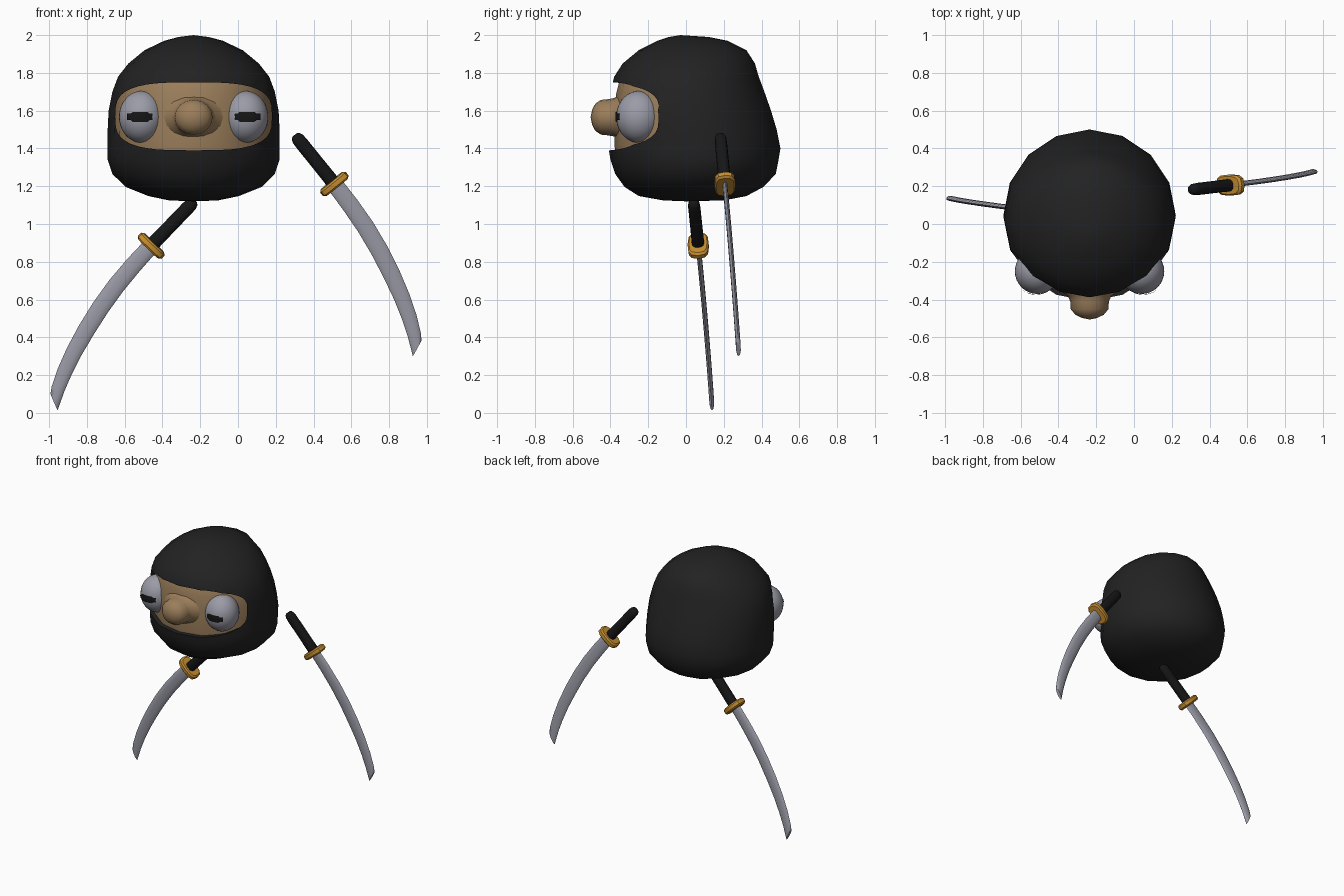
import bpy, bmesh, math
from mathutils import Vector

if "Cube" in bpy.data.objects:
    bpy.data.objects.remove(bpy.data.objects["Cube"])

CX = -0.235  # centre line of the head


def material(name, rgb):
    m = bpy.data.materials.new(name)
    m.diffuse_color = (*rgb, 1)
    m.use_nodes = True
    m.node_tree.nodes["Principled BSDF"].inputs["Base Color"].default_value = m.diffuse_color
    return m


BLACK = material("hood black", (0.016, 0.016, 0.016))
GRIP = material("grip black", (0.008, 0.008, 0.008))
SKIN = material("skin tan", (0.33, 0.21, 0.105))
STEEL = material("pale grey", (0.33, 0.33, 0.39))
GOLD = material("guard gold", (0.56, 0.27, 0.03))


def smooth(obj, degrees):
    bpy.ops.object.select_all(action='DESELECT')
    obj.select_set(True)
    bpy.context.view_layer.objects.active = obj
    bpy.ops.object.shade_smooth_by_angle(angle=math.radians(degrees))


def finish(name, bm, mat, angle=50):
    bmesh.ops.recalc_face_normals(bm, faces=bm.faces)
    me = bpy.data.meshes.new(name)
    bm.to_mesh(me)
    bm.free()
    me.materials.append(mat)
    obj = bpy.data.objects.new(name, me)
    bpy.context.collection.objects.link(obj)
    smooth(obj, angle)
    return obj


def loft(rings):
    """Skin a list of closed rings; a one-point ring is a pole, other ends are capped."""
    bm = bmesh.new()
    vs = [[bm.verts.new(p) for p in r] for r in rings]
    for a, b in zip(vs, vs[1:]):
        n = max(len(a), len(b))
        for i in range(n):
            j = (i + 1) % n
            if len(a) == 1:
                bm.faces.new((a[0], b[j], b[i]))
            elif len(b) == 1:
                bm.faces.new((a[i], a[j], b[0]))
            else:
                bm.faces.new((a[i], a[j], b[j], b[i]))
    for end in (vs[0], vs[-1]):
        if len(end) > 2:
            bm.faces.new(end)
    return bm


def oval(n, power=2.0):
    """Unit superellipse points."""
    pts = []
    for i in range(n):
        c, s = math.cos(math.tau * i / n), math.sin(math.tau * i / n)
        pts.append((math.copysign(abs(c) ** (2 / power), c),
                    math.copysign(abs(s) ** (2 / power), s)))
    return pts


# Head sections: height, half width, front y, back y
HEAD = [(1.12, 0, 0, 0), (1.125, .13, -.12, .2), (1.148, .24, -.25, .32),
        (1.196, .36, -.325, .41), (1.265, .43, -.375, .475), (1.34, .455, -.4, .49),
        (1.4, .456, -.41, .5), (1.5, .455, -.41, .48), (1.6, .45, -.41, .45),
        (1.7, .43, -.4, .415), (1.78, .4, -.38, .385), (1.85, .345, -.335, .365),
        (1.92, .26, -.25, .32), (1.97, .155, -.15, .22), (1.99, .08, -.09, .12),
        (2.0, 0, -.03, -.03)]


def head_rings(k=1.0):
    rings = []
    for z, w, f, b in HEAD:
        mid, dep = (f + b) / 2, (b - f) / 2
        pts = oval(16) if w else [(0, 0)]
        rings.append([(CX + k * w * x, .04 + k * (mid + dep * y - .04), 1.57 + k * (z - 1.57))
                      for x, y in pts])
    return rings


# Hood with the face opening cut out
hood = finish("hood", loft(head_rings()), BLACK)
opening = [(CX + .415 * x, 1.57 + .18 * z) for x, z in oval(40, 3.2)]
cutter = finish("opening_cutter", loft([[(x, y, z) for x, z in opening] for y in (-.8, .06)]), BLACK)
cutter.hide_render = True
cut = hood.modifiers.new("face opening", 'BOOLEAN')
cut.operation, cut.solver, cut.object = 'DIFFERENCE', 'EXACT', cutter
hood.data = bpy.data.meshes.new_from_object(
    hood.evaluated_get(bpy.context.evaluated_depsgraph_get()))
hood.modifiers.clear()
bpy.data.objects.remove(cutter)
smooth(hood, 50)

# Face: front part of a slightly smaller head
bm = loft(head_rings(.93))
bmesh.ops.delete(bm, geom=[f for f in bm.faces if f.calc_center_median().y > .1
                           or not 1.25 < f.calc_center_median().z < 1.9], context='FACES')
finish("face", bm, SKIN)

# Nose: bulb blending out into the face
NOSE = [(-.3, .2, .14), (-.355, .15, .115), (-.38, .115, .102), (-.41, .102, .096),
        (-.45, .1, .092), (-.48, .075, .072), (-.497, .04, .04)]
finish("nose", loft([[(CX + rx * x, y, 1.565 + rz * z) for x, z in oval(16)] for y, rx, rz in NOSE]
                    + [[(CX, -.505, 1.565)]]), SKIN, 60)

# Eyes with narrow pupils wrapped on the front
EYE = Vector((.12, .12, .137))
for side, label in ((-1, "left"), (1, "right")):
    c = Vector((CX + side * .275, -.25, 1.567))
    bm = bmesh.new()
    bmesh.ops.create_uvsphere(bm, u_segments=32, v_segments=20, radius=1)
    for v in bm.verts:
        v.co = c + v.co * EYE
    finish(label + "_eye", bm, STEEL)

    bm = bmesh.new()
    rows = []
    for i in range(15):
        x = -.07 + .01 * i
        h = .026 if abs(x) < .045 else .017
        col = []
        for k in range(5):
            z = h * (k / 2 - 1)
            y = -EYE.y * math.sqrt(1 - (x / EYE.x) ** 2 - (z / EYE.z) ** 2)
            col.append(bm.verts.new(c + Vector((x + side * .008, y - .004, z))))
        rows.append(col)
    for a, b in zip(rows, rows[1:]):
        for k in range(4):
            bm.faces.new((a[k], b[k], b[k + 1], a[k + 1]))
    finish(label + "_pupil", bm, GRIP)

# Sword, in its own frame: u along the grip, v towards the inside of the curve, w thickness
BLADE = [(0, 0, .044), (.14, .004, .046), (.28, .014, .047), (.42, .034, .047),
         (.56, .063, .046), (.69, .097, .043), (.8, .134, .04), (.89, .172, .036), (.955, .205, .031)]
GRIP_RINGS = [(-.334, .016), (-.326, .027), (-.308, .034), (-.28, .036), (-.14, .036), (0, .037)]
GUARD_RINGS = [(-.022, .86), (-.012, 1), (.012, 1), (.022, .86)]


def sword(label, guard, angle, side):
    d = Vector((side * math.sin(angle), .075, -math.cos(angle))).normalized()
    v = Vector((-side * math.cos(angle), 0, -math.sin(angle)))
    w = d.cross(v)

    def place(a, b, c):
        return guard + d * a + v * b + w * c

    rings = []
    for i, (a, b, h) in enumerate(BLADE):
        p, q = BLADE[max(i - 1, 0)], BLADE[min(i + 1, len(BLADE) - 1)]
        t = Vector((q[0] - p[0], q[1] - p[1])).normalized()
        slant = .036 if i == len(BLADE) - 1 else 0   # angled point
        rings.append([place(a - t.y * h * s + t.x * slant * s,
                            b + t.x * h * s + t.y * slant * s, .013 * r) for s, r in oval(10)])
    finish(label + "_blade", loft(rings), STEEL, 55)
    finish(label + "_grip", loft([[place(a, r * x, .9 * r * y) for x, y in oval(12, 2.4)]
                                  for a, r in GRIP_RINGS]), GRIP)
    finish(label + "_guard", loft([[place(a, .087 * k * x, .056 * k * y) for x, y in oval(12, 3)]
                                   for a, k in GUARD_RINGS]), GOLD, 35)


sword("left_sword", Vector((-.46, .065, .885)), math.radians(44), -1)
sword("right_sword", Vector((.51, .206, 1.212)), math.radians(38.9), 1)
